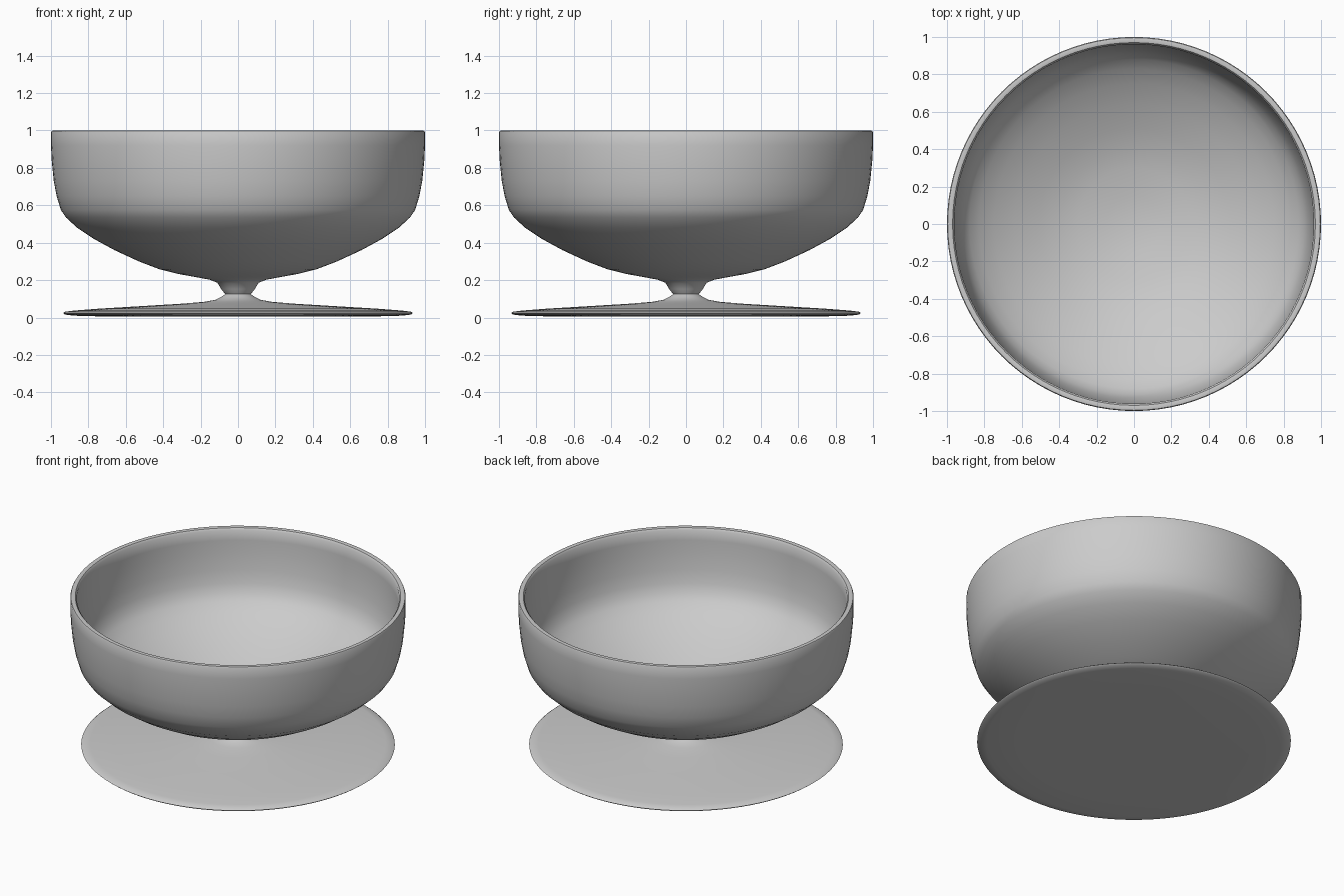
import bpy, bmesh, math

cube = bpy.data.objects.get("Cube")
if cube:
    bpy.data.objects.remove(cube, do_unlink=True)

grey = bpy.data.materials.new("light grey")
grey.use_nodes = True
colour = (0.6, 0.6, 0.6, 1)
grey.diffuse_color = colour
grey.node_tree.nodes["Principled BSDF"].inputs["Base Color"].default_value = colour


def lathe(name, profile, steps=96):
    """Spin a closed (radius, height) profile around the z axis."""
    bm = bmesh.new()
    verts = [bm.verts.new((r, 0, z)) for r, z in profile]
    edges = [bm.edges.new(pair) for pair in zip(verts, verts[1:])]
    bmesh.ops.spin(bm, geom=verts + edges, cent=(0, 0, 0), axis=(0, 0, 1),
                   angle=math.tau, steps=steps)
    bmesh.ops.remove_doubles(bm, verts=bm.verts, dist=0.0005)
    bmesh.ops.recalc_face_normals(bm, faces=bm.faces)
    mesh = bpy.data.meshes.new(name)
    bm.to_mesh(mesh)
    bm.free()
    mesh.materials.append(grey)
    obj = bpy.data.objects.new(name, mesh)
    bpy.context.collection.objects.link(obj)
    bpy.ops.object.select_all(action="DESELECT")
    obj.select_set(True)
    bpy.context.view_layer.objects.active = obj
    bpy.ops.object.shade_smooth_by_angle(angle=math.radians(40))
    return obj


# One continuous outline: foot, stem, bowl outside, rim, bowl inside
foot = [(0, 0.005), (0.7, 0.005), (0.88, 0.01), (0.925, 0.016), (0.935, 0.024),
        (0.925, 0.031), (0.88, 0.037), (0.75, 0.047), (0.5, 0.062),
        (0.3, 0.074), (0.18, 0.084), (0.12, 0.095), (0.09, 0.11)]
stem = [(0.068, 0.125), (0.09, 0.152), (0.11, 0.186)]
outside = [(0.15, 0.202), (0.23, 0.217), (0.32, 0.233), (0.42, 0.258),
           (0.53, 0.3), (0.66, 0.36), (0.77, 0.42), (0.86, 0.48),
           (0.92, 0.535), (0.947, 0.575), (0.97, 0.65), (0.985, 0.73),
           (0.996, 0.84), (1, 0.92)]
rim = [(1, 0.99), (0.996, 0.998), (0.985, 1), (0.97, 0.997), (0.961, 0.985)]
inside = [(0.96, 0.92), (0.956, 0.84), (0.946, 0.73), (0.93, 0.65),
          (0.91, 0.595), (0.88, 0.555), (0.83, 0.51), (0.75, 0.455),
          (0.64, 0.395), (0.51, 0.335), (0.4, 0.293), (0.3, 0.268),
          (0.15, 0.243), (0, 0.23)]
lathe("footed_bowl", foot + stem + outside + rim + inside)
